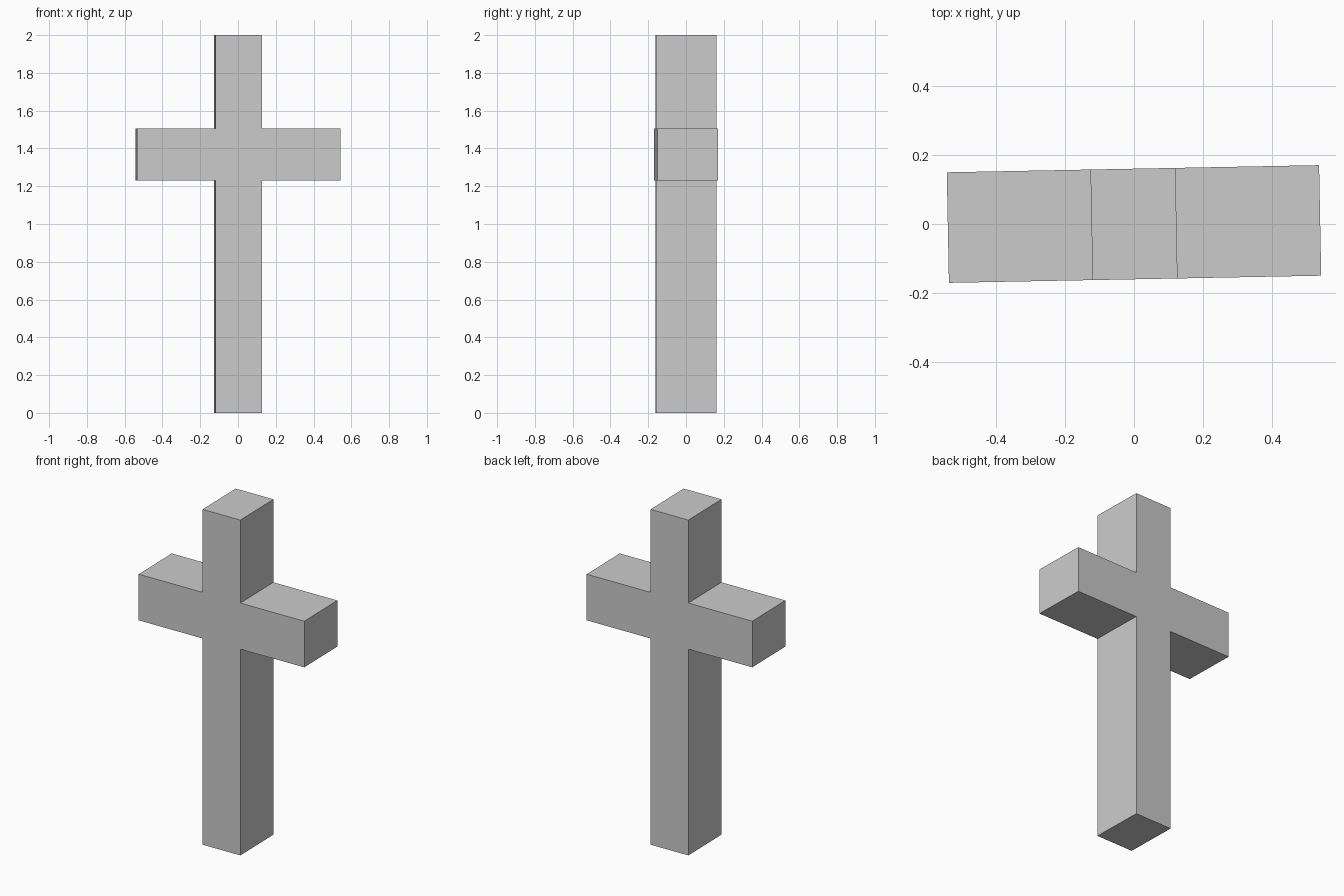
import bpy, bmesh, math
from mathutils import Matrix

if "Cube" in bpy.data.objects:
    bpy.data.objects.remove(bpy.data.objects["Cube"])

# Cross dimensions
SHAFT, ARM, DEPTH = 0.123, 0.539, 0.16      # half sizes
Z_LOW, Z_HIGH, TOP = 1.23, 1.505, 2.0

# Right half of the outline, mirrored to close the profile
half = [(SHAFT, 0), (SHAFT, Z_LOW), (ARM, Z_LOW), (ARM, Z_HIGH), (SHAFT, Z_HIGH), (SHAFT, TOP)]
outline = half + [(-x, z) for x, z in reversed(half)]

# Extrude the outline from front to back
bm = bmesh.new()
front = bm.faces.new([bm.verts.new((x, -DEPTH, z)) for x, z in outline])
result = bmesh.ops.extrude_face_region(bm, geom=[front], use_keep_orig=True)
back = [v for v in result["geom"] if isinstance(v, bmesh.types.BMVert)]
bmesh.ops.translate(bm, verts=back, vec=(0, 2 * DEPTH, 0))
bmesh.ops.recalc_face_normals(bm, faces=bm.faces)

# Slight turn about the vertical axis
bmesh.ops.transform(bm, matrix=Matrix.Rotation(math.radians(1.1), 4, "Z"), verts=bm.verts)

mesh = bpy.data.meshes.new("cross")
bm.to_mesh(mesh)
bm.free()
bpy.context.collection.objects.link(bpy.data.objects.new("cross", mesh))
